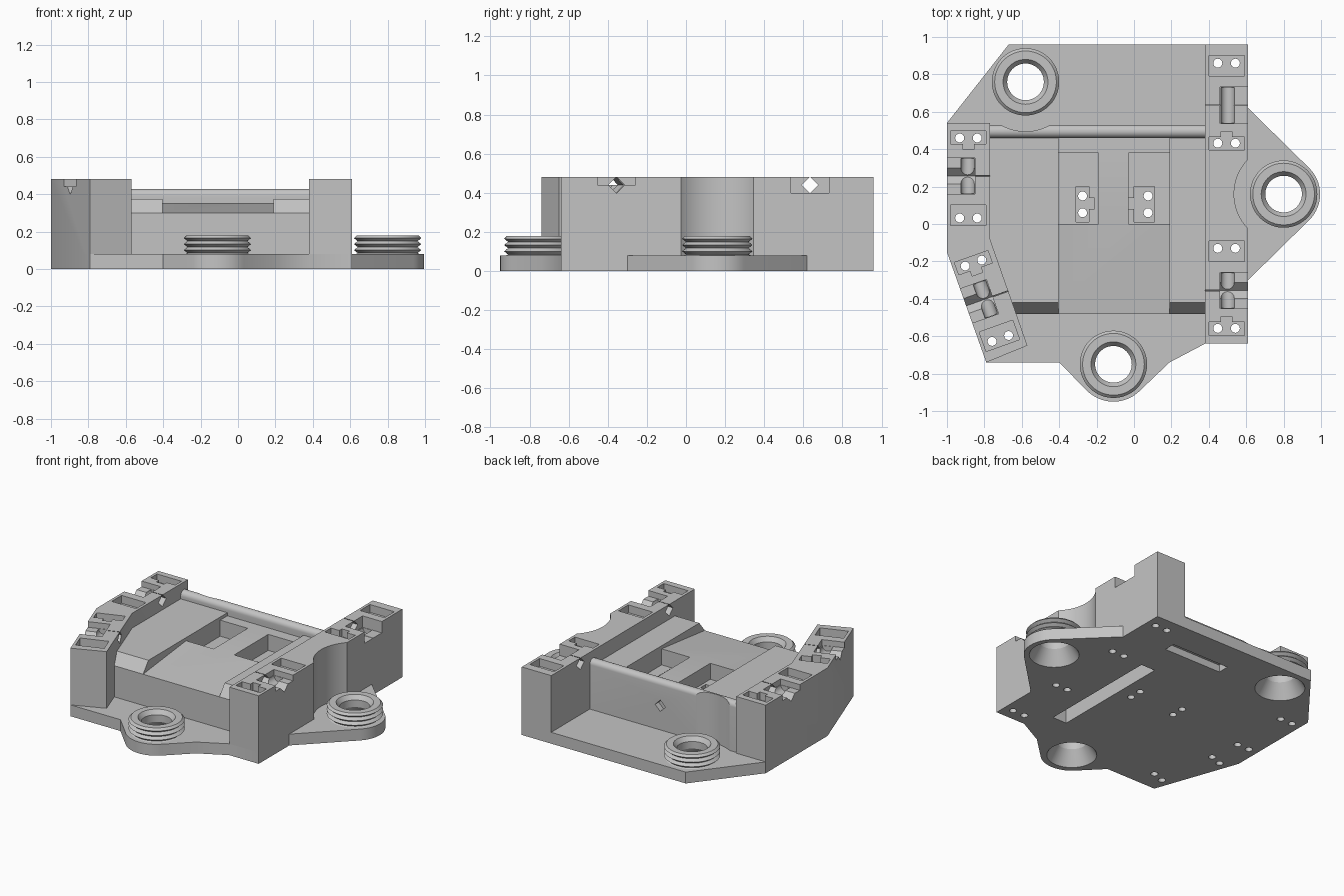
import bpy, bmesh, math
from mathutils import Matrix

cube = bpy.data.objects.get("Cube")
if cube:
    bpy.data.objects.remove(cube, do_unlink=True)

grey = bpy.data.materials.new("light grey plastic")
grey.use_nodes = True
GREY = (0.55, 0.55, 0.55, 1)
grey.diffuse_color = GREY
grey.node_tree.nodes["Principled BSDF"].inputs["Base Color"].default_value = GREY

# Axis maps: prisms drawn in the yz plane and in the xz plane
ALONG_X = Matrix(((0, 0, 1, 0), (1, 0, 0, 0), (0, 1, 0, 0), (0, 0, 0, 1)))
ALONG_Y = Matrix(((1, 0, 0, 0), (0, 0, 1, 0), (0, 1, 0, 0), (0, 0, 0, 1)))
WALL_TOP, PLATE_TOP = 0.48, 0.08
LUGS = [(-0.58, 0.76), (0.80, 0.16), (-0.11, -0.75)]


def arc(cx, cy, r, start, end, n):
    angles = [math.radians(start + (end - start) * i / n) for i in range(n + 1)]
    return [(cx + r * math.cos(a), cy + r * math.sin(a)) for a in angles]


def disc(cx, cy, r, n=32):
    return arc(cx, cy, r, 0, 360, n)[:-1]


def rect(x0, x1, y0, y1):
    return [(x0, y0), (x1, y0), (x1, y1), (x0, y1)]


def diamond(cx, cy, r):
    return disc(cx, cy, r, 4)


def prism(bm, points, low, high, matrix=Matrix()):
    rings = [[bm.verts.new(matrix @ Matrix.Translation((x, y, h)).translation)
              for x, y in points] for h in (low, high)]
    bm.faces.new(rings[0])
    bm.faces.new(rings[1])
    for i in range(len(points)):
        j = (i + 1) % len(points)
        bm.faces.new((rings[0][i], rings[0][j], rings[1][j], rings[1][i]))


def finish(bm, name):
    bmesh.ops.recalc_face_normals(bm, faces=bm.faces)
    mesh = bpy.data.meshes.new(name)
    bm.to_mesh(mesh)
    bm.free()
    mesh.materials.append(grey)
    obj = bpy.data.objects.new(name, mesh)
    bpy.context.collection.objects.link(obj)
    return obj


def solid(name, points, low, high, matrix=Matrix()):
    bm = bmesh.new()
    prism(bm, points, low, high, matrix)
    return finish(bm, name)


def activate(obj):
    bpy.ops.object.select_all(action='DESELECT')
    obj.select_set(True)
    bpy.context.view_layer.objects.active = obj


def carve(obj, cutter):
    activate(obj)
    mod = obj.modifiers.new("carve", 'BOOLEAN')
    mod.operation = 'DIFFERENCE'
    mod.solver = 'EXACT'
    mod.use_self = True
    mod.object = cutter
    bpy.ops.object.modifier_apply(modifier=mod.name)


# Base plate with rounded lugs
outline = [(-1, 0.54), (-0.67, 0.96), (0.61, 0.96), (0.61, 0.62)]
outline += arc(*LUGS[1], 0.195, 45, -45, 16)
outline += [(0.61, -0.30), (0.61, -0.64), (0.38, -0.64), (0.19, -0.74)]
outline += arc(*LUGS[2], 0.2, -45, -135, 16)
outline += [(-0.40, -0.74), (-0.79, -0.74), (-1, -0.15)]
base = solid("base_plate", outline, 0, PLATE_TOP)

# Side walls
right_wall = solid("sensor_wall_pos_x", rect(0.38, 0.61, -0.64, 0.96), 0, WALL_TOP)
left_wall = solid("sensor_wall_neg_x", [
    (-1, 0.54), (-1, -0.15), (-0.79, -0.74), (-0.57, -0.65), (-0.77, -0.08),
    (-0.77, 0.54)], 0, WALL_TOP)

# Deck with chamfered front edge and rounded ridge at the back
profile = [(-0.48, 0), (-0.48, 0.30), (-0.42, 0.375), (0.46, 0.375)]
profile += arc(0.495, 0.393, 0.035, 180, 0, 16) + [(0.53, 0)]
deck = solid("deck", profile, -0.78, 0.385, ALONG_X)

# Cuts in the deck: ramped channel, two pits beside a rib
bm = bmesh.new()
prism(bm, [(-0.55, 0.292), (0, 0.353), (0.46, 0.353), (0.46, 0.6), (-0.55, 0.6)],
      -0.405, 0.19, ALONG_X)
for x0, x1 in ((-0.405, -0.19), (-0.03, 0.19)):
    prism(bm, rect(x0, x1, 0, 0.38), 0.24, 0.5)
for x0, tab in ((-0.31, -0.24), (0, -0.03)):
    prism(bm, rect(x0, x0 + (0.07 if x0 < 0 else 0.11), 0.01, 0.20), 0.19, 0.3)
    prism(bm, rect(tab, tab + 0.03, 0.08, 0.14), 0.19, 0.3)
prism(bm, diamond(-0.17, 0.25, 0.04), 0.49, 0.6, ALONG_Y)
deck_cuts = finish(bm, "deck_cutter")
carve(deck, deck_cuts)

# Cuts in the walls: one sensor bay per unit, outward along local x
UNITS = [(0.495, 0.635, 0, 0.08), (0.495, -0.355, 0, 0.04),
         (-0.885, 0.257, 180, 0.04), (-0.79, -0.40, 199.6, 0.04)]
bays, holes = bmesh.new(), bmesh.new()
for x, y, angle, depth in UNITS:
    place = Matrix.Translation((x, y, 0)) @ Matrix.Rotation(math.radians(angle), 4, 'Z')
    floor = WALL_TOP - depth
    prism(bays, rect(-0.035, 0.2, -0.097, 0.097), floor, 0.6, place)
    prism(bays, disc(0.005, floor, 0.036, 16), -0.094, 0.094, place @ ALONG_Y)
    prism(bays, diamond(0, 0.44, 0.042), -0.2, 0.2, place @ ALONG_X)
    prism(bays, rect(-0.095, 0.095, 0.155, 0.265), 0.425, 0.6, place)
    prism(bays, rect(-0.095, 0.095, -0.24, -0.17), 0.425, 0.6, place)
    prism(bays, rect(-0.03, 0.03, -0.175, -0.14), 0.425, 0.6, place)
    for u in (-0.047, 0.047):
        for v in (-0.203, 0.225):
            prism(holes, disc(u, v, 0.024, 16), -0.1, 0.6, place)
bay_cuts = finish(bays, "bay_cutter")

# Screw holes through the deck, and slots in the underside
for x in (-0.275, 0.075):
    for y in (0.06, 0.15):
        prism(holes, disc(x, y, 0.024, 16), -0.1, 0.6)
prism(holes, rect(0.18, 0.29, -0.46, 0.42), -0.1, 0.20)
hole_cuts = finish(holes, "hole_cutter")

# Clearance around each lug, and openings in the plate
clear, openings = bmesh.new(), bmesh.new()
for cx, cy in LUGS:
    prism(clear, disc(cx, cy, 0.265, 64), PLATE_TOP, 0.7)
    prism(openings, disc(cx, cy, 0.17, 48), -0.1, 0.3)
prism(openings, rect(-0.15, 0.30, 0.67, 0.75), -0.1, 0.05)
clear_cuts = finish(clear, "clearance_cutter")
opening_cuts = finish(openings, "opening_cutter")

for wall in (right_wall, left_wall):
    carve(wall, bay_cuts)
for part in (right_wall, left_wall, deck):
    carve(part, clear_cuts)
for part in (right_wall, left_wall, deck, base):
    carve(part, hole_cuts)
carve(base, opening_cuts)
for cutter in (deck_cuts, bay_cuts, hole_cuts, clear_cuts, opening_cuts):
    bpy.data.objects.remove(cutter, do_unlink=True)

# Threaded collars: revolved section with countersunk bore
section = [(0.17, 0), (0.16, 0), (0.098, 0.10), (0.098, 0.15), (0.12, 0.18), (0.165, 0.18)]
for crest in (0.165, 0.133, 0.101):
    section += [(0.18, crest), (0.16, crest - 0.016)]
section += [(0.17, PLATE_TOP)]
collars = []
for number, (cx, cy) in enumerate(LUGS, 1):
    bm = bmesh.new()
    loop = [bm.verts.new((r, 0, z)) for r, z in section]
    edges = [bm.edges.new((a, b)) for a, b in zip(loop, loop[1:] + loop[:1])]
    bmesh.ops.spin(bm, geom=loop + edges, cent=(0, 0, 0), axis=(0, 0, 1),
                   angle=math.tau, steps=48)
    bmesh.ops.remove_doubles(bm, verts=bm.verts, dist=0.0005)
    bmesh.ops.translate(bm, verts=bm.verts, vec=(cx, cy, 0))
    collars.append(finish(bm, f"threaded_collar_{number}"))

for part in [base, right_wall, left_wall, deck] + collars:
    activate(part)
    bpy.ops.object.shade_smooth_by_angle(angle=math.radians(30))
